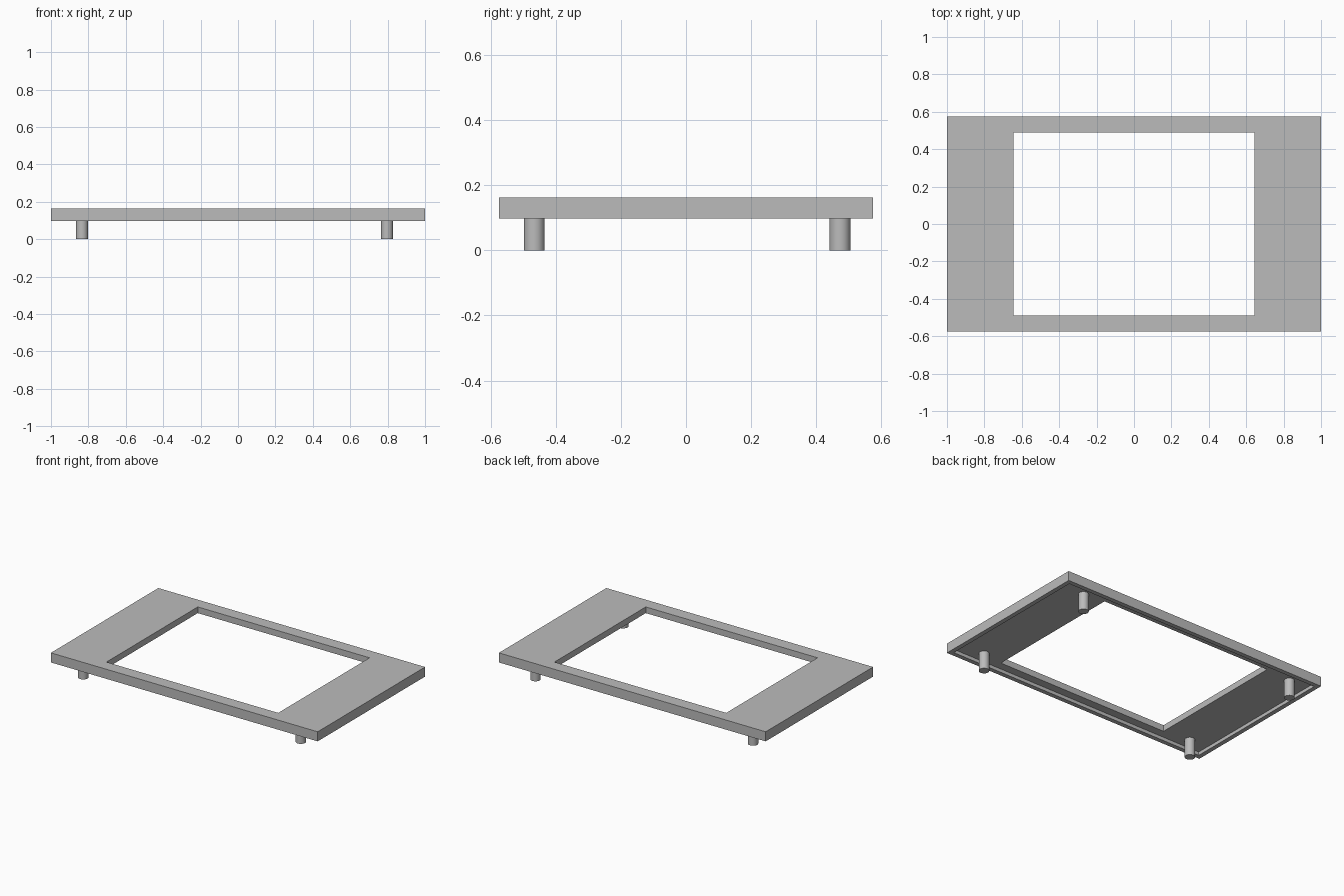
import bpy
import bmesh

cube = bpy.data.objects.get("Cube")
if cube:
    bpy.data.objects.remove(cube, do_unlink=True)

grey = bpy.data.materials.new("plain_grey")
grey.use_nodes = True
grey.diffuse_color = (0.5, 0.5, 0.5, 1)
grey.node_tree.nodes["Principled BSDF"].inputs["Base Color"].default_value = (0.5, 0.5, 0.5, 1)

BOTTOM, RECESS, TOP = 0.098, 0.121, 0.163   # rim underside, panel underside, panel top
OUTER = (1.0, 0.575)
LIP = (0.97, 0.545)
WINDOW = (0.644, 0.489)


def add_object(name, bm):
    bmesh.ops.recalc_face_normals(bm, faces=bm.faces)
    mesh = bpy.data.meshes.new(name)
    bm.to_mesh(mesh)
    bm.free()
    mesh.materials.append(grey)
    obj = bpy.data.objects.new(name, mesh)
    bpy.context.collection.objects.link(obj)
    return obj


# Frame: a closed chain of rectangular loops swept around the section
bm = bmesh.new()
section = [(OUTER, TOP), (OUTER, BOTTOM), (LIP, BOTTOM),
           (LIP, RECESS), (WINDOW, RECESS), (WINDOW, TOP)]
corners = [(-1, -1), (1, -1), (1, 1), (-1, 1)]
loops = [[bm.verts.new((sx * size[0], sy * size[1], z)) for sx, sy in corners]
         for size, z in section]
for a, b in zip(loops, loops[1:] + loops[:1]):
    for i in range(4):
        j = (i + 1) % 4
        bm.faces.new((a[i], a[j], b[j], b[i]))
add_object("frame", bm)

# Four round pegs reaching up to the recessed underside
for side, x in (("right", -0.834), ("left", 0.797)):
    for end, y in (("front", -0.466), ("back", 0.473)):
        bm = bmesh.new()
        bmesh.ops.create_cone(bm, cap_ends=True, segments=32,
                              radius1=0.032, radius2=0.032, depth=RECESS)
        bmesh.ops.translate(bm, verts=bm.verts, vec=(x, y, RECESS / 2))
        peg = add_object(f"{end}_{side}_peg", bm)
        bpy.ops.object.select_all(action="DESELECT")
        peg.select_set(True)
        bpy.context.view_layer.objects.active = peg
        bpy.ops.object.shade_smooth_by_angle()
